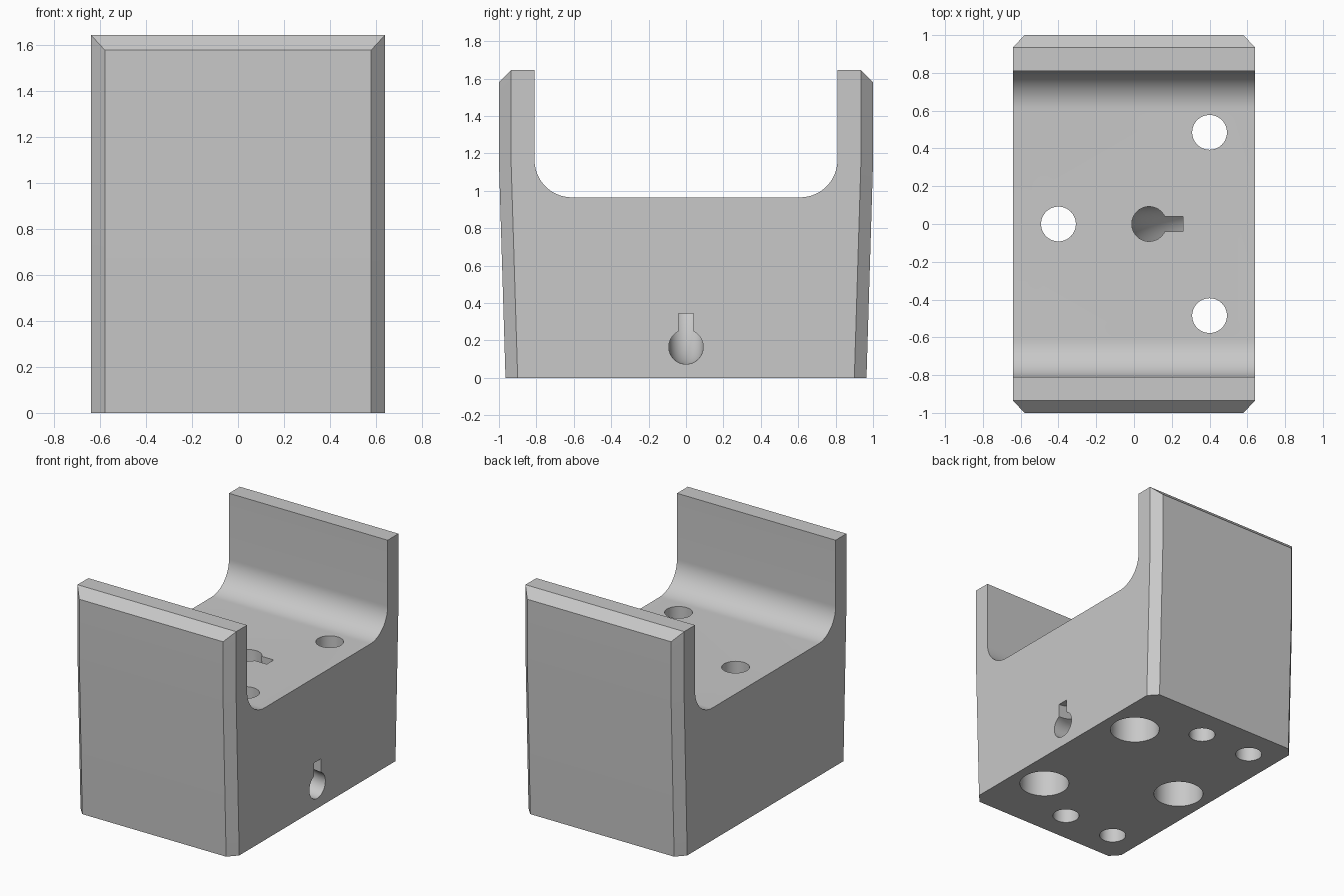
import bpy, bmesh, math
from mathutils import Vector

cube = bpy.data.objects.get("Cube")
if cube:
    bpy.data.objects.remove(cube, do_unlink=True)

GREY = (0.58, 0.58, 0.58, 1)
mat = bpy.data.materials.new("plain grey")
mat.use_nodes = True
mat.diffuse_color = GREY
mat.node_tree.nodes["Principled BSDF"].inputs["Base Color"].default_value = GREY

HALF_X, FLOOR, TOP, CHAMFER = 0.64, 0.965, 1.645, 0.065


def finish(bm, name):
    bmesh.ops.recalc_face_normals(bm, faces=bm.faces)
    mesh = bpy.data.meshes.new(name)
    bm.to_mesh(mesh)
    bm.free()
    obj = bpy.data.objects.new(name, mesh)
    bpy.context.collection.objects.link(obj)
    mesh.materials.append(mat)
    return obj


def loft(name, rings):
    """Closed solid through a list of matching point rings."""
    bm = bmesh.new()
    loops = [[bm.verts.new(p) for p in ring] for ring in rings]
    n = len(loops[0])
    for a, b in zip(loops, loops[1:]):
        for i in range(n):
            j = (i + 1) % n
            bm.faces.new((a[i], a[j], b[j], b[i]))
    bm.faces.new(loops[0][::-1])
    bm.faces.new(loops[-1])
    return finish(bm, name)


def bore(name, x, y, radius, z0, z1):
    angles = [math.tau * i / 64 for i in range(64)]
    return loft(name, [[(x + radius * math.cos(a), y + radius * math.sin(a), z)
                        for a in angles] for z in (z0, z1)])


# Outer block: flared, chamfered convex body
bm = bmesh.new()
for z, y in ((0, 0.965), (1.15, 1.0), (TOP - CHAMFER, 1.0)):
    for sx in (-1, 1):
        for sy in (-1, 1):
            bm.verts.new((sx * (HALF_X - 0.06), sy * y, z))
            bm.verts.new((sx * HALF_X, sy * (y - CHAMFER), z))
for sx in (-1, 1):
    for sy in (-1, 1):
        bm.verts.new((sx * HALF_X, sy * (1 - CHAMFER), TOP))
bmesh.ops.convex_hull(bm, input=bm.verts)
bmesh.ops.dissolve_limit(bm, angle_limit=0.01, verts=bm.verts, edges=bm.edges)
body = finish(bm, "cradle_body")

# U-shaped channel with rounded floor corners
wall, r = 0.81, 0.2
arc = [math.pi / 2 * i / 20 for i in range(21)]
right = [(wall - r + r * math.sin(a), FLOOR + r - r * math.cos(a)) for a in arc]
right.append((wall, 2))
profile = right + [(-y, z) for y, z in reversed(right)]
cutters = [loft("channel_cutter", [[(x, y, z) for y, z in profile] for x in (-1, 1)])]

# Counterbored screw holes
for x, y in ((-0.4, 0), (0.4, 0.485), (0.4, -0.485)):
    cutters.append(bore("screw_cutter", x, y, 0.092, -0.1, 1.2))
    cutters.append(bore("counterbore_cutter", x, y, 0.169, -0.1, 0.5))

# Blind holes in the underside
for x in (0, -0.42):
    for y in (-0.73, 0.73):
        cutters.append(bore("blind_hole_cutter", x, y, 0.09, -0.1, 0.3))

# Curved keyhole passage from the floor to the left side
radius, slot_half, slot_end = 0.092, 0.04, 0.18
gap = math.asin(slot_half / radius)
key = [(radius * math.cos(a), radius * math.sin(a)) for a in
       [gap + (math.tau - 2 * gap) * i / 40 for i in range(41)]]
key += [(slot_end, -slot_half), (slot_end, slot_half)]
ax, az = HALF_X - 0.08, FLOOR - 0.165
path = [(Vector((0.08, 0, FLOOR + 0.1)), Vector((1, 0, 0)))]
for i in range(33):
    t = math.pi / 2 * i / 32
    point = Vector((HALF_X - ax * math.cos(t), 0, FLOOR - az * math.sin(t)))
    path.append((point, Vector((az * math.cos(t), 0, ax * math.sin(t))).normalized()))
path.append((Vector((HALF_X + 0.1, 0, 0.165)), Vector((0, 0, 1))))
cutters.append(loft("keyhole_cutter", [[p + inward * u + Vector((0, v, 0)) for u, v in key]
                                       for p, inward in path]))

# Cut everything and tidy up
bpy.context.view_layer.objects.active = body
for cutter in cutters:
    cutter.hide_render = True
    mod = body.modifiers.new("cut", 'BOOLEAN')
    mod.operation = 'DIFFERENCE'
    mod.solver = 'EXACT'
    mod.object = cutter
    bpy.ops.object.modifier_apply(modifier=mod.name)
    bpy.data.objects.remove(cutter, do_unlink=True)

bpy.ops.object.select_all(action='DESELECT')
body.select_set(True)
bpy.ops.object.shade_smooth_by_angle(angle=math.radians(25))
